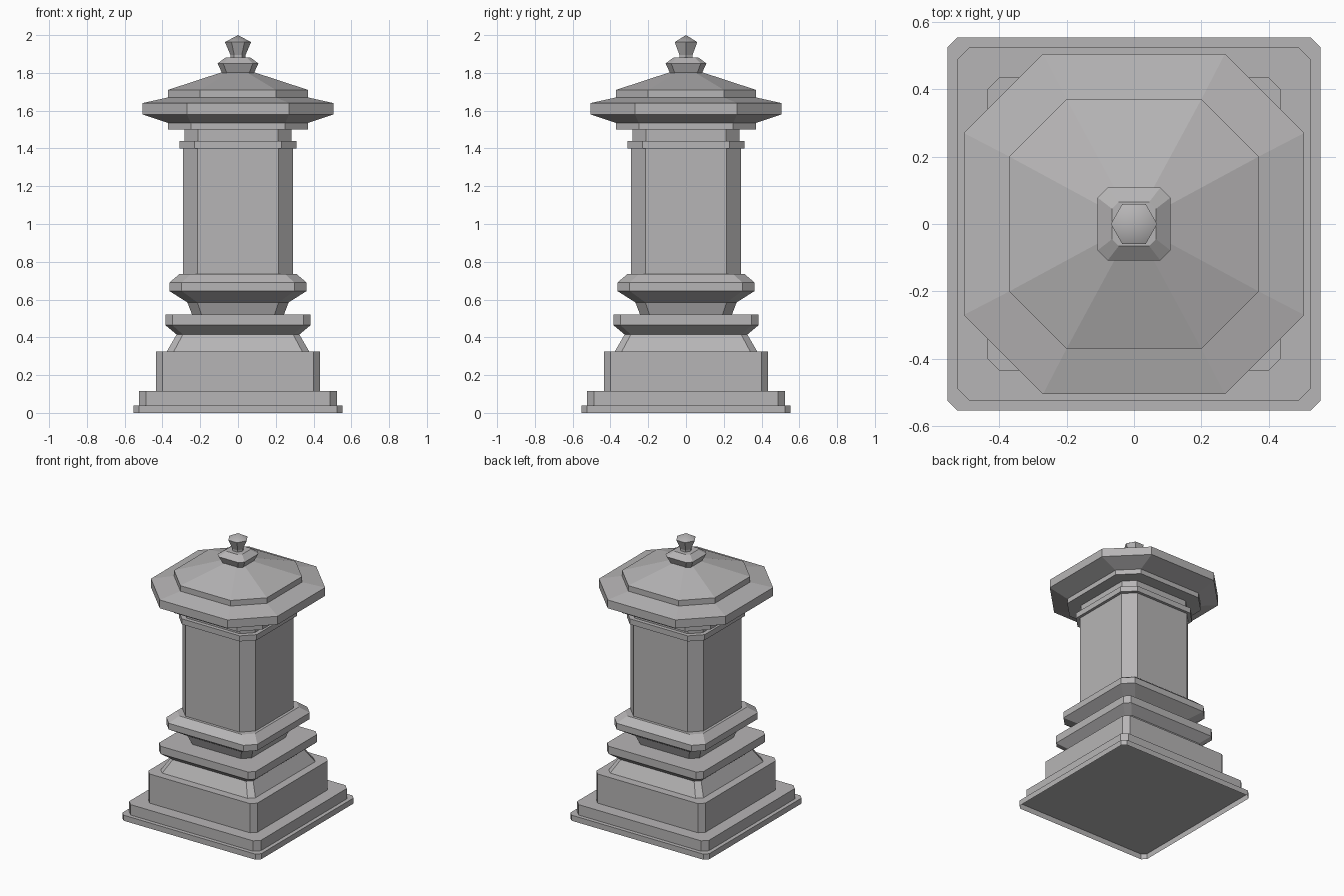
import bpy, bmesh, math

cube = bpy.data.objects.get("Cube")
if cube:
    bpy.data.objects.remove(cube, do_unlink=True)

stone = bpy.data.materials.new("grey stone")
stone.use_nodes = True
grey = (0.47, 0.46, 0.465, 1.0)
stone.diffuse_color = grey
stone.node_tree.nodes["Principled BSDF"].inputs["Base Color"].default_value = grey


def chamfered_square(half, cut):
    """Outline of a square with its four corners cut off."""
    a, b = half, half - cut
    return [(a, -b), (a, b), (b, a), (-b, a), (-a, b), (-a, -b), (-b, -a), (b, -a)]


def hexagon(radius):
    return [(radius * math.cos(i * math.pi / 3), radius * math.sin(i * math.pi / 3))
            for i in range(6)]


def loft(name, sections, bottom=True, top=True, smooth=False):
    """Join (z, outline) sections of equal point count into one solid."""
    bm = bmesh.new()
    rings = [[bm.verts.new((x, y, z)) for x, y in outline] for z, outline in sections]
    n = len(rings[0])
    for low, high in zip(rings, rings[1:]):
        for i in range(n):
            j = (i + 1) % n
            bm.faces.new((low[i], low[j], high[j], high[i]))
    if bottom:
        bm.faces.new(rings[0][::-1])
    if top:
        bm.faces.new(rings[-1])
    # Collapse a zero-radius ring into a single tip
    bmesh.ops.remove_doubles(bm, verts=bm.verts[:], dist=0.0005)
    for f in bm.faces:
        f.smooth = smooth
    mesh = bpy.data.meshes.new(name)
    bm.to_mesh(mesh)
    bm.free()
    mesh.materials.append(stone)
    obj = bpy.data.objects.new(name, mesh)
    bpy.context.collection.objects.link(obj)
    return obj


def tier(name, *levels, **options):
    """Square tier with cut corners; each level is (z, half width, corner cut)."""
    return loft(name, [(z, chamfered_square(h, c)) for z, h, c in levels], **options)


# Stepped base, hollow underneath
tier("ground_slab", (0, 0.553, 0.028), (0.04, 0.553, 0.028), bottom=False)
tier("base_step", (0.04, 0.525, 0.037), (0.115, 0.525, 0.037))
tier("plinth", (0.115, 0.435, 0.035), (0.325, 0.435, 0.035))

# Lower moulding
tier("lower_moulding", (0.325, 0.377, 0.037), (0.415, 0.325, 0.033),
     (0.465, 0.385, 0.037), (0.52, 0.385, 0.037))

# Upper moulding under the shaft
tier("upper_moulding", (0.52, 0.243, 0.05), (0.585, 0.268, 0.053),
     (0.645, 0.363, 0.065), (0.69, 0.363, 0.065), (0.735, 0.31, 0.06))

# Shaft with its collar
tier("shaft", (0.735, 0.29, 0.075), (1.40, 0.29, 0.075))
tier("shaft_collar", (1.40, 0.31, 0.08), (1.44, 0.31, 0.08))
tier("shaft_neck", (1.44, 0.282, 0.07), (1.50, 0.282, 0.07))

# Roof: supporting slab, wide eave and shallow pyramid
tier("roof_support", (1.50, 0.37, 0.12), (1.535, 0.37, 0.12))
tier("eave", (1.535, 0.37, 0.12), (1.58, 0.505, 0.235),
     (1.64, 0.505, 0.235), (1.67, 0.37, 0.17))
tier("roof_pyramid", (1.67, 0.37, 0.17), (1.71, 0.37, 0.17), (1.805, 0.08, 0.037))

# Finial: flared block, hexagonal stem and pointed cap
tier("finial_block", (1.80, 0.085, 0.025), (1.85, 0.108, 0.03), (1.882, 0.065, 0.02))
loft("finial_stem", [(1.88, hexagon(0.04)), (1.895, hexagon(0.04)),
                     (1.963, hexagon(0.069))], top=False)
loft("finial_cap", [(1.963, hexagon(0.069)), (2.0, hexagon(0))],
     bottom=False, top=False, smooth=True)
